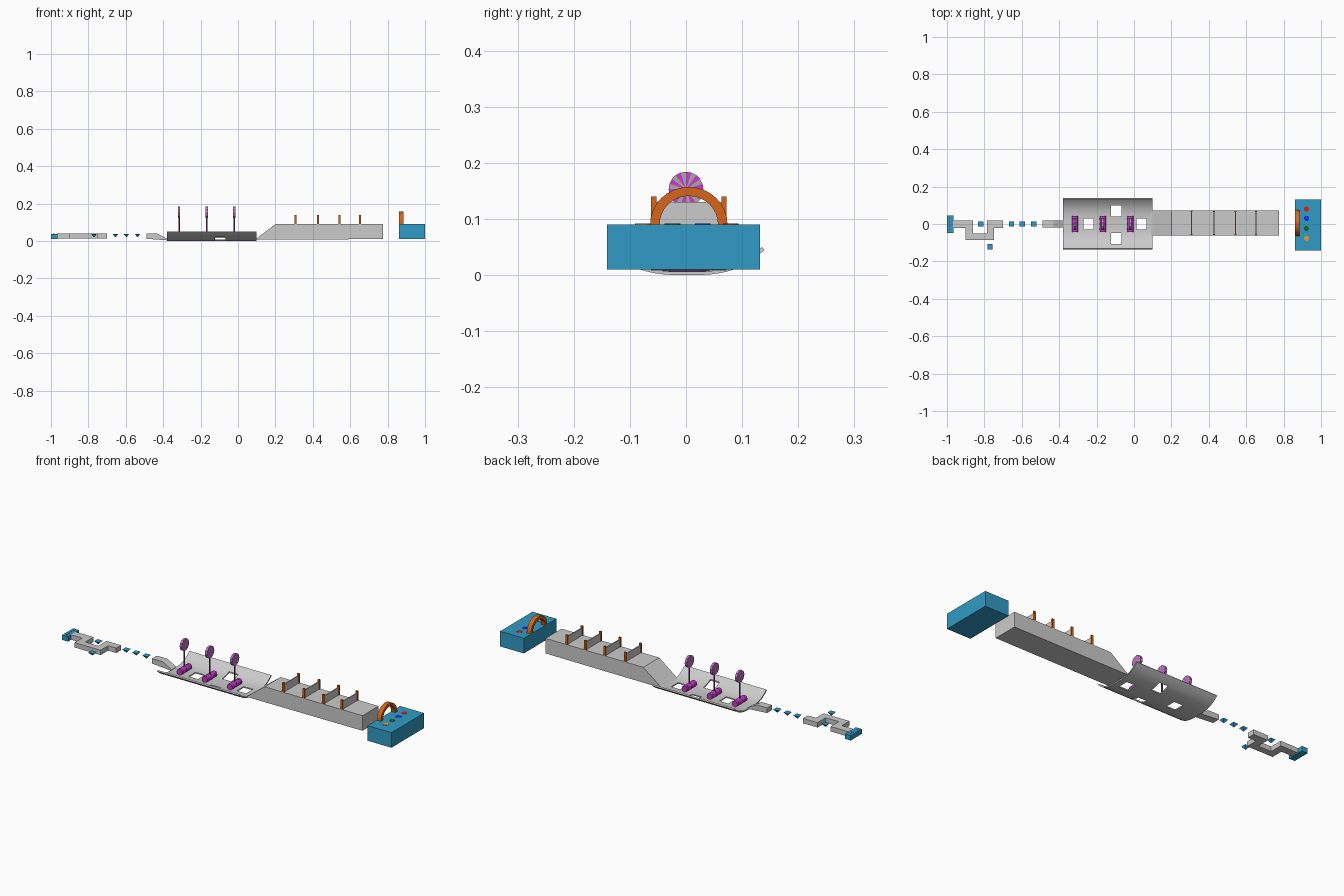
import bpy, bmesh, math
from mathutils import Matrix, Vector

if "Cube" in bpy.data.objects:
    bpy.data.objects.remove(bpy.data.objects["Cube"])

def mat(name, r, g, b):
    m = bpy.data.materials.new(name)
    m.diffuse_color = (r, g, b, 1)
    m.use_nodes = True
    m.node_tree.nodes["Principled BSDF"].inputs["Base Color"].default_value = m.diffuse_color
    return m

BLUE = mat("blue", .03, .33, .56)
ORANGE = mat("orange", .68, .13, .01)
PURPLE = mat("purple", .62, .04, .64)
PLUM = mat("plum", .25, .04, .27)
GREY = mat("grey", .4, .4, .4)

def finish(name, bm, *mats):
    bmesh.ops.recalc_face_normals(bm, faces=bm.faces[:])
    me = bpy.data.meshes.new(name)
    bm.to_mesh(me)
    bm.free()
    for m in mats:
        if m:
            me.materials.append(m)
    ob = bpy.data.objects.new(name, me)
    bpy.context.collection.objects.link(ob)
    return ob

def add_box(bm, x0, x1, y0, y1, z0, z1):
    c = Vector(((x0 + x1) / 2, (y0 + y1) / 2, (z0 + z1) / 2))
    size = Matrix.Diagonal((x1 - x0, y1 - y0, z1 - z0, 1))
    bmesh.ops.create_cube(bm, size=1, matrix=Matrix.Translation(c) @ size)

def box(name, dims, m=None):
    bm = bmesh.new()
    add_box(bm, *dims)
    return finish(name, bm, m)

def prism(name, pts, vec, m=None):
    bm = bmesh.new()
    f = bm.faces.new([bm.verts.new(p) for p in pts])
    g = bmesh.ops.extrude_face_region(bm, geom=[f])
    bmesh.ops.translate(bm, vec=vec, verts=[v for v in g["geom"] if isinstance(v, bmesh.types.BMVert)])
    return finish(name, bm, m)

def cyl(name, loc, r, depth, axis, seg, *mats, stripes=False):
    bm = bmesh.new()
    rot = {"X": Matrix.Rotation(math.pi / 2, 4, "Y"), "Y": Matrix.Rotation(math.pi / 2, 4, "X"),
           "Z": Matrix.Identity(4)}[axis]
    bmesh.ops.create_cone(bm, cap_ends=True, cap_tris=stripes, segments=seg, radius1=r,
                          radius2=r, depth=depth, matrix=Matrix.Translation(loc) @ rot)
    if stripes:
        # wedge colouring by angle around the x axis
        for f in bm.faces:
            c = f.calc_center_median() - Vector(loc)
            f.material_index = int((math.atan2(c.z, c.y) + math.pi) / (2 * math.pi) * seg) % 2
    return finish(name, bm, *mats)

# start platform
box("start_platform", (-1, -.966, -.047, .046, .012, .038), BLUE)
for i in range(4):
    cyl("start_marker", (-.985, -.03 + .02 * i, .0385), .004, .002, "Z", 8, PLUM)

# winding path
path = [(-.967, .018), (-.862, .018), (-.862, -.05), (-.785, -.05), (-.785, .018), (-.7, .018),
        (-.7, -.022), (-.748, -.022), (-.748, -.085), (-.9, -.085), (-.9, -.022), (-.967, -.022)]
prism("winding_path", [(x, y, .013) for x, y in path], (0, 0, .026))

# stepping stones: inverted pyramids
for x, y in [(-.82, 0), (-.77, -.122), (-.655, 0), (-.597, 0), (-.537, 0)]:
    bm = bmesh.new()
    bmesh.ops.create_cone(bm, cap_ends=True, segments=4, radius1=0, radius2=.0205, depth=.018,
                          matrix=Matrix.Translation((x, y, .028)) @ Matrix.Rotation(math.pi / 4, 4, "Z"))
    bmesh.ops.remove_doubles(bm, verts=bm.verts[:], dist=1e-5)
    finish("stepping_stone", bm, BLUE)

# entry ramp down into the trough
prism("entry_ramp", [(x, -.02, z) for x, z in
      [(-.49, .012), (-.38, .004), (-.375, .01), (-.43, .039), (-.49, .039)]], (0, .04, 0))

# curved trough with floor holes
N = 20
ts = [-1 + 2 * i / N for i in range(N + 1)]
low = [(-.38, .002 + .138 * t, .045 * abs(t) ** 3) for t in ts]
high = [(-.38, .002 + .133 * t, .006 + .044 * abs(t) ** 3) for t in reversed(ts)]
bm = bmesh.new()
rings = [[bm.verts.new((x, y, z)) for _, y, z in low + high] for x in (-.38, .1)]
n = len(rings[0])
for i in range(n):
    j = (i + 1) % n
    bm.faces.new((rings[0][i], rings[0][j], rings[1][j], rings[1][i]))
for r in rings:
    for i in range(N):
        bm.faces.new((r[i], r[i + 1], r[n - 2 - i], r[n - 1 - i]))
trough = finish("trough", bm)
bm = bmesh.new()
for x, y in [(-.243, 0), (-.095, .07), (-.095, -.078), (.04, 0)]:
    add_box(bm, x - .027, x + .027, y - .029, y + .029, -.05, .1)
cutter = finish("hole_cutter", bm)
mod = trough.modifiers.new("holes", "BOOLEAN")
mod.operation = "DIFFERENCE"
mod.object = cutter
bpy.context.view_layer.objects.active = trough
trough.select_set(True)
bpy.ops.object.modifier_apply(modifier="holes")
bpy.ops.object.shade_smooth_by_angle()
bpy.data.objects.remove(cutter)

# spinning hammers: roller, pole and striped disc
for x in (-.315, -.167, -.02):
    cyl("hammer_roller", (x, 0, .022), .016, .084, "Y", 16, PURPLE)
    for y in (-.028, 0, .028):
        cyl("roller_band", (x, y, .022), .0165, .006, "Y", 16, PLUM)
    cyl("hammer_pole", (x, 0, .08), .004, .11, "Z", 8, PLUM)
    cyl("hammer_disc", (x, 0, .153), .031, .012, "X", 20, PURPLE, GREY, stripes=True)

# raised runway with sloped entrance
prism("runway", [(x, -.062, z) for x, z in
      [(.09, .008), (.775, .01), (.775, .09), (.2, .09), (.1, .014)]], (0, .134, 0))

# gates
for x in (.308, .428, .543, .652):
    box("gate_panel", (x - .003, x + .003, -.053, .063, .09, .13))
    for y in (-.062, .063):
        box("gate_post", (x - .006, x + .006, y, y + .009, .088, .14), ORANGE)

# finish block, arch and coloured buttons
box("finish_block", (.86, 1, -.141, .132, .01, .09), BLUE)
outer = [(.86, .005 + .069 * math.cos(a), .09 + .067 * math.sin(a))
         for a in [math.pi * i / 16 for i in range(17)]]
inner = [(.86, .005 + .052 * math.cos(a), .09 + .051 * math.sin(a))
         for a in [math.pi * i / 16 for i in range(16, -1, -1)]]
prism("finish_arch", outer + inner, (.024, 0, 0), ORANGE)
for y, col in [(.08, (.8, .01, .01)), (.03, (.01, .03, .8)), (-.024, (.01, .14, .02)), (-.077, (.8, .33, .02))]:
    cyl("finish_button", (.922, y, .09), .014, .003, "Z", 16, mat("button", *col))
